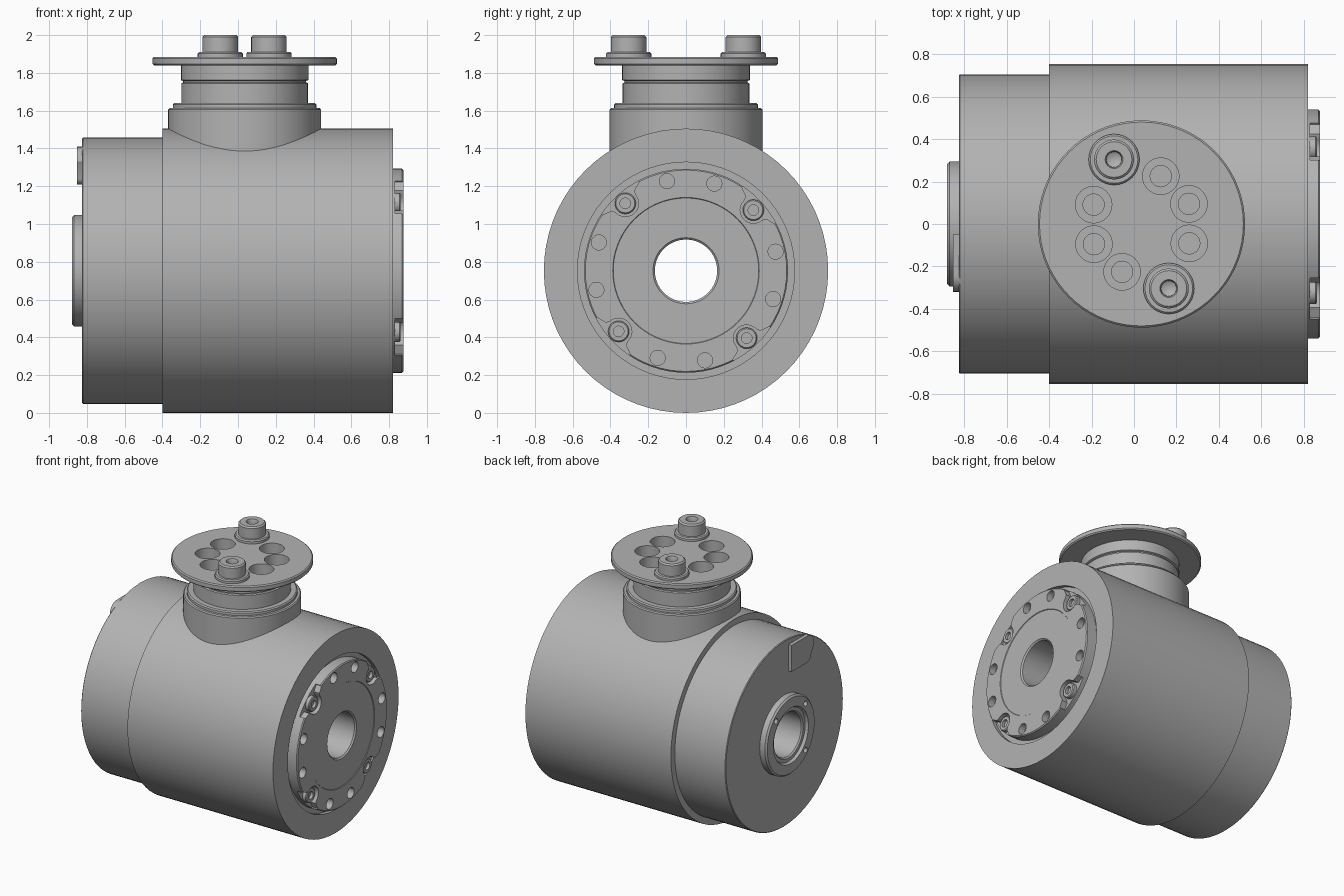
import bpy, bmesh, math
from mathutils import Vector

if "Cube" in bpy.data.objects:
    bpy.data.objects.remove(bpy.data.objects["Cube"], do_unlink=True)

grey = bpy.data.materials.new("machined grey")
grey.use_nodes = True
grey.diffuse_color = (0.45, 0.45, 0.45, 1)
grey.node_tree.nodes["Principled BSDF"].inputs["Base Color"].default_value = grey.diffuse_color

AXIS_Z = 0.7525          # height of the main axis
NECK = Vector((0.035, 0, 0))


def finish(name, bm):
    bmesh.ops.remove_doubles(bm, verts=bm.verts, dist=1e-5)
    bmesh.ops.recalc_face_normals(bm, faces=bm.faces)
    mesh = bpy.data.meshes.new(name)
    bm.to_mesh(mesh)
    bm.free()
    mesh.materials.append(grey)
    obj = bpy.data.objects.new(name, mesh)
    bpy.context.collection.objects.link(obj)
    return obj


def lathe(name, profile, axis="z", loc=(0, 0, 0), seg=64, closed=False):
    """Revolve (radius, height) points about an axis through loc."""
    bm = bmesh.new()
    rings = []
    for i in range(seg):
        a = math.tau * i / seg
        ring = []
        for r, h in profile:
            c, s = r * math.cos(a), r * math.sin(a)
            co = (h, c, s) if axis == "x" else (c, s, h)
            ring.append(bm.verts.new(Vector(co) + Vector(loc)))
        rings.append(ring)
    n = len(profile)
    for i in range(seg):
        p, q = rings[i], rings[(i + 1) % seg]
        for j in range(n if closed else n - 1):
            k = (j + 1) % n
            quad = [p[j], p[k], q[k], q[j]]
            if profile[j][0] == 0:
                quad.remove(q[j])
            if profile[k][0] == 0:
                quad.remove(q[k])
            if len(quad) > 2:
                bm.faces.new(quad)
    return finish(name, bm)


def prism(name, outline, x0, x1):
    """Extrude a (y, z) outline along x."""
    bm = bmesh.new()
    face = bm.faces.new([bm.verts.new((x0, y, z)) for y, z in outline])
    new = bmesh.ops.extrude_face_region(bm, geom=[face])["geom"]
    bmesh.ops.translate(bm, vec=(x1 - x0, 0, 0),
                        verts=[v for v in new if isinstance(v, bmesh.types.BMVert)])
    return finish(name, bm)


def cut(obj, cutters):
    for c in cutters:
        c.hide_render = True
        mod = obj.modifiers.new("cut", "BOOLEAN")
        mod.operation, mod.solver, mod.object = "DIFFERENCE", "EXACT", c
        bpy.context.view_layer.objects.active = obj
        bpy.ops.object.modifier_apply(modifier=mod.name)
        bpy.data.objects.remove(c, do_unlink=True)


def on_face(radius, degrees):
    """Point on a pitch circle about the main axis."""
    a = math.radians(degrees)
    return Vector((0, radius * math.cos(a), AXIS_Z + radius * math.sin(a)))


def plug(r, h0, h1, axis, loc, seg=24):
    return lathe("cutter", [(0, h0), (r, h0), (r, h1), (0, h1)], axis, loc, seg)


centre = (0, 0, AXIS_Z)

# Stepped drum with a through bore and a recess for the end flange
lathe("housing", [(0.165, -0.825), (0.7, -0.825), (0.705, -0.82), (0.705, -0.4),
                  (0.7525, -0.4), (0.7525, 0.82), (0.575, 0.82), (0.575, 0.79),
                  (0.165, 0.79)], "x", centre, 72, True)

# Output flange with bolt circle and four bolt notches
flange = lathe("output_flange", [(0.165, 0.785), (0.54, 0.785), (0.54, 0.868), (0.533, 0.875),
                                 (0.388, 0.875), (0.385, 0.871), (0.175, 0.871), (0.165, 0.861)],
               "x", centre, 72, True)
for k in range(12):
    deg = 12 + 30 * k
    if k % 3 != 1:
        cut(flange, [plug(0.04, 0.825, 0.95, "x", on_face(0.485, deg))])
        continue
    a = math.radians(deg)
    mid = on_face(0.48, deg)
    out = Vector((math.cos(a), math.sin(a)))
    side = Vector((-out.y, out.x))
    local = [(0.07 * math.cos(t), 0.07 * math.sin(t))
             for t in (math.pi * (0.5 + i / 12) for i in range(13))]
    local += [(0.02, -0.08), (0.035, -0.13), (0.12, -0.13), (0.12, 0.13), (0.035, 0.13), (0.02, 0.08)]
    pts = [Vector((mid.y, mid.z)) + out * u + side * v for u, v in local]
    cut(flange, [prism("cutter", pts, 0.83, 0.95)])
    lathe("flange_bolt", [(0, 0.82), (0.056, 0.82), (0.056, 0.855), (0.05, 0.861),
                          (0.028, 0.861), (0.028, 0.84), (0, 0.84)], "x", mid, 24)

# Rear hub around the bore
hub = lathe("rear_hub", [(0.165, -0.82), (0.295, -0.82), (0.295, -0.868), (0.283, -0.88),
                         (0.21, -0.88), (0.2, -0.86), (0.175, -0.86), (0.165, -0.85)],
            "x", centre, 64, True)
cut(hub, [plug(0.02, -0.95, -0.85, "x", on_face(0.25, d), 16) for d in (45, 135, 225, 315)])

# Raised pad on the rear face, rounded on one side
pad = [(-0.05, 1.21), (-0.05, 1.41)]
pad += [(-0.24 - 0.08 * math.sin(t), 1.33 + 0.08 * math.cos(t))
        for t in (math.pi / 2 * i / 6 for i in range(7))]
pad += [(-0.24 - 0.04 * math.cos(t), 1.25 - 0.04 * math.sin(t))
        for t in (math.pi / 2 * i / 5 for i in range(6))]
prism("rear_pad", pad, -0.82, -0.852)

# Neck rising from the drum, with collars and a mounting plate
neck = lathe("neck_and_plate", [(0, 1.25), (0.405, 1.25), (0.405, 1.605), (0.398, 1.613),
                                (0.38, 1.613), (0.38, 1.632), (0.372, 1.64), (0.335, 1.64),
                                (0.335, 1.745), (0.325, 1.75), (0.325, 1.757), (0.338, 1.762),
                                (0.338, 1.84), (0.48, 1.84), (0.488, 1.848), (0.488, 1.877),
                                (0.48, 1.885), (0, 1.885)], "z", NECK, 72)


def on_plate(radius, degrees):
    a = math.radians(degrees)
    return NECK + Vector((radius * math.cos(a), radius * math.sin(a), 0))


# Six counterbored pockets and two dowel studs
for k in range(8):
    deg = 23 + 45 * k
    if k % 4 != 2:
        cut(neck, [lathe("cutter", [(0, 1.775), (0.05, 1.775), (0.05, 1.79), (0.086, 1.79),
                                    (0.086, 1.95), (0, 1.95)], "z", on_plate(0.243, deg), 32)])
    else:
        lathe("dowel_stud", [(0, 1.87), (0.12, 1.87), (0.12, 1.902), (0.112, 1.91), (0.094, 1.91),
                             (0.094, 1.99), (0.084, 2.0), (0.042, 2.0), (0.036, 1.985),
                             (0.036, 1.96), (0, 1.94)], "z", on_plate(0.33, deg), 32)

# Smooth the round walls, keep edges sharp
for obj in bpy.context.scene.objects:
    obj.select_set(obj.type == "MESH")
bpy.context.view_layer.objects.active = neck
bpy.ops.object.shade_smooth_by_angle(angle=math.radians(30))
